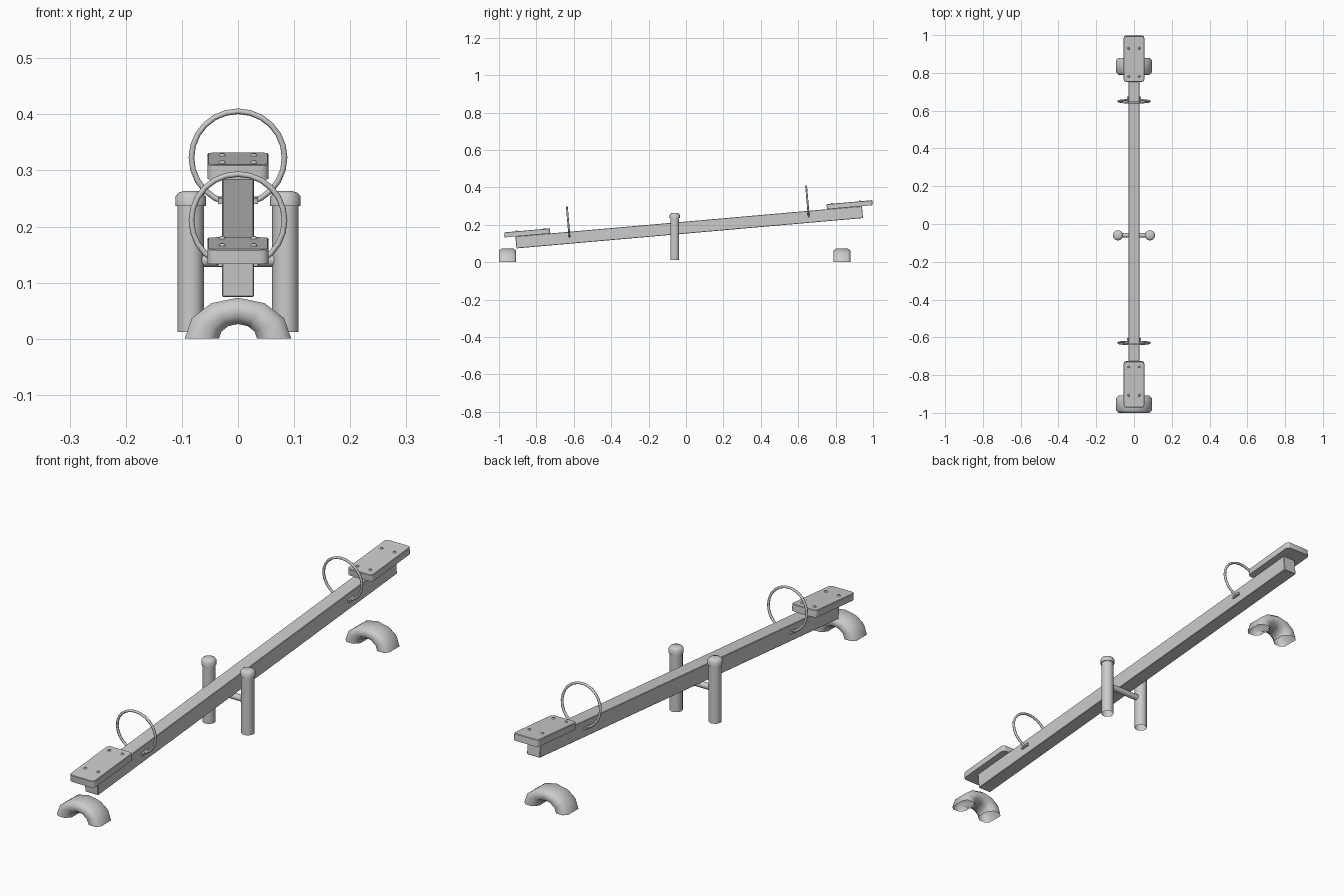
import bpy, bmesh, math
from mathutils import Matrix, Vector

if "Cube" in bpy.data.objects:
    bpy.data.objects.remove(bpy.data.objects["Cube"])

# everything on the plank shares this tilted frame
TILT = Matrix.Translation((0, 0.017, 0.187)) @ Matrix.Rotation(math.radians(5), 4, 'X')


def finish(name, bm, matrix=Matrix(), smooth=35):
    bmesh.ops.recalc_face_normals(bm, faces=bm.faces)
    me = bpy.data.meshes.new(name)
    bm.to_mesh(me)
    bm.free()
    ob = bpy.data.objects.new(name, me)
    bpy.context.collection.objects.link(ob)
    ob.matrix_world = matrix
    bpy.ops.object.select_all(action='DESELECT')
    ob.select_set(True)
    bpy.context.view_layer.objects.active = ob
    bpy.ops.object.shade_smooth_by_angle(angle=math.radians(smooth))
    return ob


def box(bm, size, loc):
    return bmesh.ops.create_cube(
        bm, size=1, matrix=Matrix.Translation(loc) @ Matrix.Diagonal((*size, 1)))['verts']


def skin(bm, rings, close_ring=True, close_path=False):
    """Bridge consecutive rings of points with quads."""
    vs = [[bm.verts.new(p) for p in r] for r in rings]
    n = len(vs[0])
    for i in range(len(vs) if close_path else len(vs) - 1):
        a, b = vs[i], vs[(i + 1) % len(vs)]
        for j in range(n if close_ring else n - 1):
            k = (j + 1) % n
            bm.faces.new((a[j], a[k], b[k], b[j]))
    return vs


def circle(r, z, n=16):
    return [(r * math.cos(2 * math.pi * i / n), r * math.sin(2 * math.pi * i / n), z)
            for i in range(n)]


# plank
bm = bmesh.new()
box(bm, (0.057, 1.86, 0.064), (0, 0, 0))
bmesh.ops.bevel(bm, geom=bm.edges[:], offset=0.002, segments=1, affect='EDGES')
finish("plank", bm, TILT, 20)

for side, s in (("front", -1), ("back", 1)):
    # seat board with rounded corners
    bm = bmesh.new()
    box(bm, (0.109, 0.245, 0.027), (0, s * 0.865, 0.0455))
    upright = [e for e in bm.edges if abs(e.verts[0].co.z - e.verts[1].co.z) > 0.01]
    bmesh.ops.bevel(bm, geom=upright, offset=0.014, segments=3, profile=0.5, affect='EDGES')
    top = [e for e in bm.edges if all(v.co.z > 0.05 for v in e.verts)]
    bmesh.ops.bevel(bm, geom=top, offset=0.002, segments=1, affect='EDGES')
    finish(side + "_seat", bm, TILT)

    # seat bolts
    bm = bmesh.new()
    for x in (-0.028, 0.028):
        for y in (0.772, 0.922):
            bmesh.ops.create_cone(bm, cap_ends=True, segments=10, radius1=0.0065,
                                  radius2=0.004, depth=0.005,
                                  matrix=Matrix.Translation((x, s * y, 0.061)))
    finish(side + "_seat_bolts", bm, TILT)

    # ring handle passing through the plank
    bm = bmesh.new()
    rings = []
    for i in range(24):
        a = 2 * math.pi * i / 24
        rings.append([((0.083 + 0.005 * math.cos(t)) * math.sin(a),
                       s * 0.642 + 0.005 * math.sin(t),
                       0.08 + (0.083 + 0.005 * math.cos(t)) * math.cos(a))
                      for t in (2 * math.pi * j / 8 for j in range(8))])
    skin(bm, rings, close_path=True)
    finish(side + "_handle", bm, TILT, 60)

    # handle brackets on both plank sides
    bm = bmesh.new()
    for x in (-0.032, 0.032):
        box(bm, (0.008, 0.036, 0.010), (x, s * 0.642, 0.004))
    finish(side + "_handle_brackets", bm, TILT)

    # half-buried tyre: profile (y, radius) swept over a flattened half circle
    profile = [(-0.032, 0.095), (0.032, 0.095), (0.046, 0.081), (0.046, 0.052),
               (0.026, 0.034), (-0.026, 0.034), (-0.046, 0.052), (-0.046, 0.081)]
    yc = -0.954 if s < 0 else 0.834
    bm = bmesh.new()
    skin(bm, [[(r * math.cos(a), yc + y, 0.77 * r * math.sin(a)) for y, r in profile]
              for a in (math.pi * i / 6 for i in range(7))])
    finish(side + "_tyre", bm, smooth=60)

# support posts with domed caps
for side, s in (("left", -1), ("right", 1)):
    place = Matrix.Translation((s * 0.0845, -0.06, 0))
    bm = bmesh.new()
    skin(bm, [circle(0.0237, 0.012), circle(0.0237, 0.25)])
    finish(side + "_post", bm, place)
    bm = bmesh.new()
    vs = skin(bm, [circle(r, z) for r, z in
                   ((0.0237, 0.237), (0.0272, 0.237), (0.0272, 0.253),
                    (0.022, 0.260), (0.012, 0.2635))])
    bm.faces.new(vs[-1])
    finish(side + "_post_cap", bm, place, 50)

# axle under the plank
bm = bmesh.new()
bmesh.ops.create_cone(bm, cap_ends=True, segments=12, radius1=0.012, radius2=0.012, depth=0.15,
                      matrix=Matrix.Translation((0, -0.06, 0.14)) @ Matrix.Rotation(math.pi / 2, 4, 'Y'))
finish("axle", bm)
